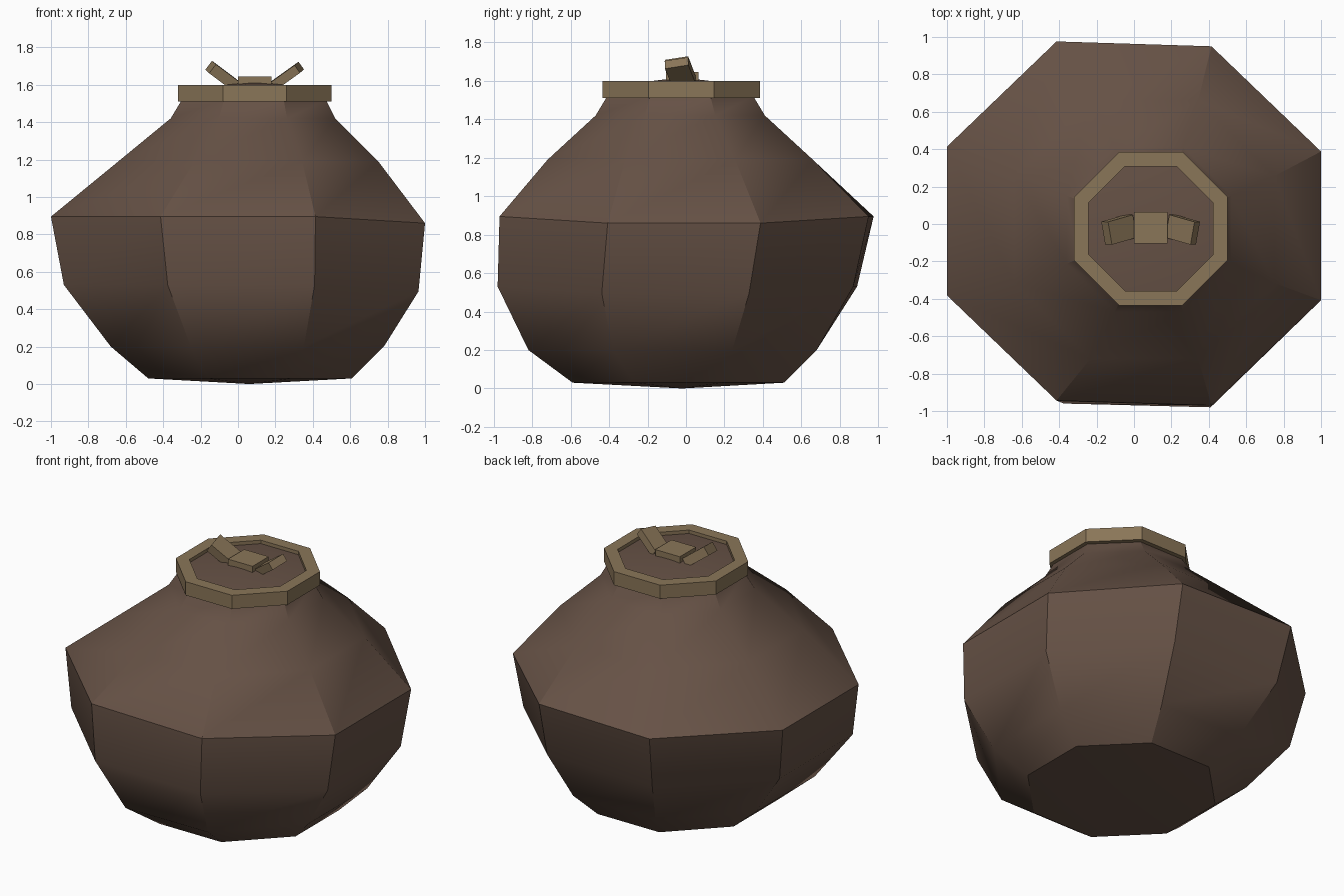
import bpy, bmesh, math
from mathutils import Vector, Matrix

if "Cube" in bpy.data.objects:
    bpy.data.objects.remove(bpy.data.objects["Cube"])


def material(name, rgb):
    m = bpy.data.materials.new(name)
    m.diffuse_color = (*rgb, 1)
    m.use_nodes = True
    m.node_tree.nodes["Principled BSDF"].inputs["Base Color"].default_value = m.diffuse_color
    return m


brown = material("brown clay", (0.132, 0.083, 0.060))
tan = material("tan trim", (0.255, 0.180, 0.098))


def finish(bm, name, mat, smooth=None):
    bmesh.ops.recalc_face_normals(bm, faces=bm.faces)
    me = bpy.data.meshes.new(name)
    bm.to_mesh(me)
    bm.free()
    me.materials.append(mat)
    ob = bpy.data.objects.new(name, me)
    bpy.context.collection.objects.link(ob)
    if smooth:
        bpy.ops.object.select_all(action='DESELECT')
        ob.select_set(True)
        bpy.context.view_layer.objects.active = ob
        bpy.ops.object.shade_smooth_by_angle(angle=math.radians(smooth))
    return ob


def octagon(bm, cx, cy, ax, ay, z, drop=0.0, skew=0.0):
    """Ring of 8 vertices with flat sides at +-ax, +-ay; drop lowers the right side."""
    ring = []
    for k in range(8):
        a = math.radians(22.5 + 45 * k)
        s = 1 / math.cos(math.radians(22.5))
        x, y = ax * s * math.cos(a), ay * s * math.sin(a)
        right = x > ax * 0.9
        y -= math.copysign(skew, x)
        ring.append(bm.verts.new((cx + x, cy + y, z - (drop if right else 0))))
    return ring


def bridge(bm, a, b):
    for i in range(8):
        j = (i + 1) % 8
        bm.faces.new((a[i], a[j], b[j], b[i]))


def fan(bm, ring, centre):
    c = bm.verts.new(centre)
    for i in range(8):
        bm.faces.new((ring[i], ring[(i + 1) % 8], c))


# Pot body: uneven stacked octagons (cx, cy, half x, half y, z, drop, skew)
bm = bmesh.new()
rings = [octagon(bm, *r) for r in (
    (0.065, -0.04, 0.545, 0.55, 0.03),
    (0.05, -0.07, 0.73, 0.75, 0.20),
    (0.017, -0.045, 0.948, 0.925, 0.53, 0.035, 0.01),
    (0.0, 0.003, 1.0, 0.96, 0.895, 0.035, 0.013),
    (0.055, -0.03, 0.695, 0.69, 1.19),
    (0.08, -0.03, 0.44, 0.44, 1.42),
    (0.085, -0.03, 0.385, 0.38, 1.52),
)]
for a, b in zip(rings, rings[1:]):
    bridge(bm, a, b)
fan(bm, rings[0], (0.06, -0.02, 0.0))
finish(bm, "pot_body", brown, 32)

# Rim collar: closed octagonal band
CX, CY = 0.09, -0.025
bm = bmesh.new()
loop = [octagon(bm, CX, CY, r, r, z) for r, z in
        ((0.41, 1.51), (0.41, 1.60), (0.333, 1.60), (0.333, 1.51))]
for i in range(4):
    bridge(bm, loop[i], loop[(i + 1) % 4])
finish(bm, "rim_collar", tan)

# Lid: shallow cone set inside the collar
bm = bmesh.new()
fan(bm, octagon(bm, CX, CY, 0.335, 0.335, 1.577), (CX, CY, 1.618))
finish(bm, "lid", brown, 32)


# Handle: flat middle block with two raised arms
def block(name, centre, u, w, size):
    u = Vector(u).normalized()
    n = u.cross(Vector(w)).normalized()
    w = n.cross(u)
    frame = Matrix((u, w, n)).transposed().to_4x4()
    bm = bmesh.new()
    bmesh.ops.create_cube(bm, size=1, matrix=Matrix.Translation(centre) @ frame
                          @ Matrix.Diagonal((*size, 1)))
    finish(bm, name, tan)


block("handle_middle", (CX, -0.02, 1.622), (1, 0, 0), (0, 1, 0), (0.18, 0.17, 0.046))
block("handle_arm_left", (-0.08, -0.03, 1.645), (-0.14, -0.04, 0.105),
      (-0.02, 0.12, 0.018), (0.17, 0.125, 0.06))
block("handle_arm_right", (0.26, -0.03, 1.645), (0.14, -0.04, 0.10),
      (0.02, 0.12, 0.018), (0.17, 0.125, 0.05))
